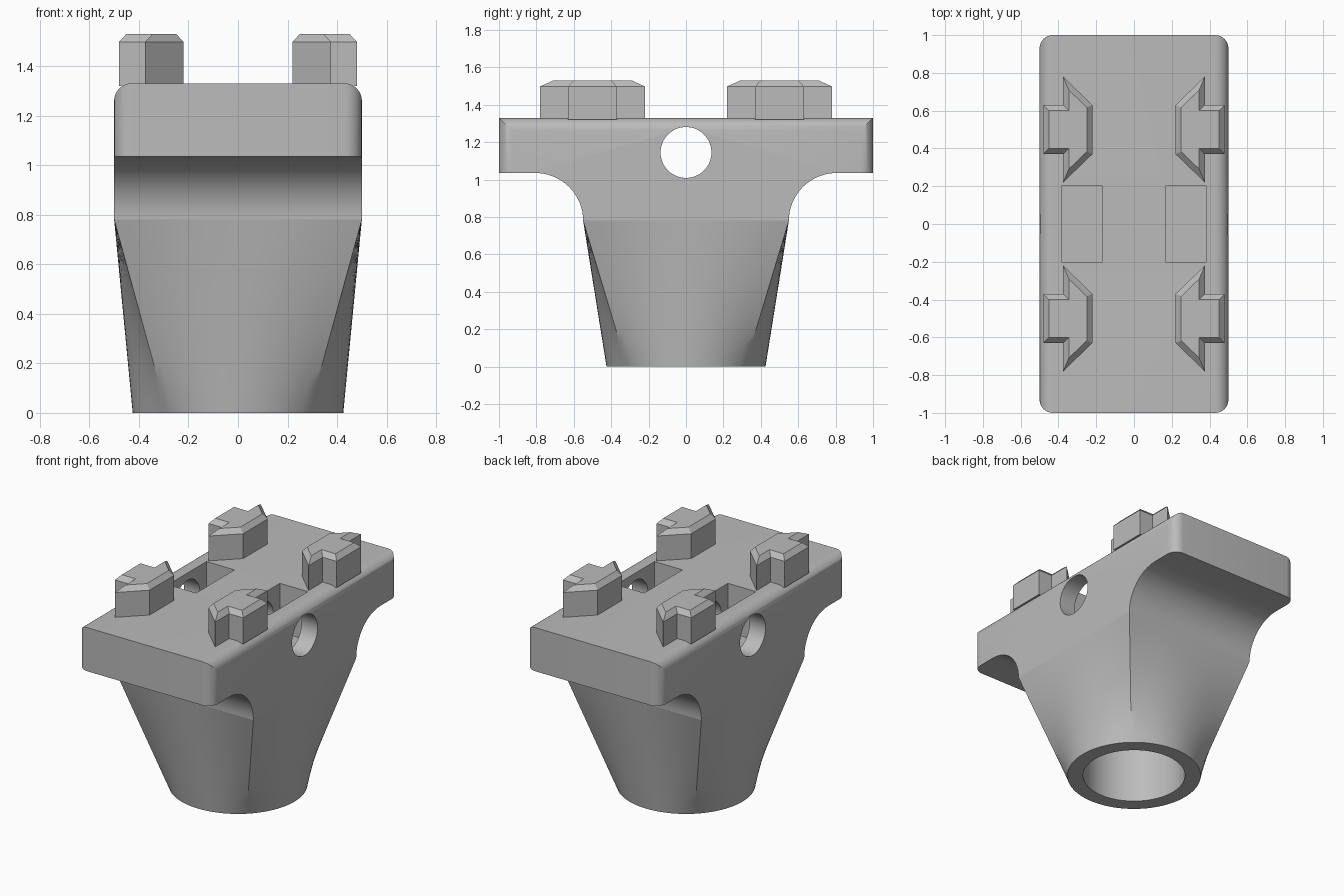
import bpy, bmesh
from math import pi, sin, cos, atan2, radians
from mathutils import Vector, Matrix

cube = bpy.data.objects.get("Cube")
if cube:
    bpy.data.objects.remove(cube, do_unlink=True)

grey = bpy.data.materials.new("plain grey")
grey.use_nodes = True
grey.diffuse_color = (0.5, 0.5, 0.5, 1)
grey.node_tree.nodes["Principled BSDF"].inputs["Base Color"].default_value = (0.5, 0.5, 0.5, 1)

HALF_X, NECK_Y, NECK_Z, FLANGE_Z, TOP_Z = 0.5, 0.55, 0.78, 1.035, 1.33


def finish(bm, name):
    bmesh.ops.recalc_face_normals(bm, faces=bm.faces)
    mesh = bpy.data.meshes.new(name)
    bm.to_mesh(mesh)
    bm.free()
    mesh.materials.append(grey)
    obj = bpy.data.objects.new(name, mesh)
    bpy.context.collection.objects.link(obj)
    return obj


def select_only(obj):
    bpy.ops.object.select_all(action='DESELECT')
    obj.select_set(True)
    bpy.context.view_layer.objects.active = obj


def smooth(obj):
    select_only(obj)
    bpy.ops.object.shade_smooth_by_angle(angle=radians(30))


def inset(points, dist):
    """Mitred inward offset of a counter-clockwise outline."""
    out = []
    for i, p in enumerate(points):
        a = (p - points[i - 1]).normalized()
        b = (points[(i + 1) % len(points)] - p).normalized()
        na, nb = Vector((-a.y, a.x)), Vector((-b.y, b.x))
        out.append(p + (na + nb) * dist / (1 + na.dot(nb)))
    return out


def bridge(bm, low, high):
    n = len(low)
    for i in range(n):
        j = (i + 1) % n
        bm.faces.new((low[i], low[j], high[j], high[i]))


# Hollow socket: a round foot lofted to the rectangular neck
corner = atan2(NECK_Y, HALF_X)
corners = [corner, pi - corner, pi + corner, 2 * pi - corner, 2 * pi + corner]
angles = [a + (b - a) * k / 20 for a, b in zip(corners, corners[1:]) for k in range(20)]
bm = bmesh.new()


def loft_ring(t):
    ring = []
    for a in angles:
        d = Vector((cos(a), sin(a)))
        reach = 1 / max(abs(d.x) / HALF_X, abs(d.y) / NECK_Y)
        p = d * (0.425 + (reach - 0.425) * t)
        ring.append(bm.verts.new((p.x, p.y, NECK_Z * t)))
    return ring


def bore_ring(z):
    return [bm.verts.new((0.325 * cos(a), 0.325 * sin(a), z)) for a in angles]


rings = [bore_ring(NECK_Z), bore_ring(0)] + [loft_ring(k / 12) for k in range(13)]
for low, high in zip(rings, rings[1:]):
    bridge(bm, low, high)
smooth(finish(bm, "socket"))

# Flange block: a side profile with coved undersides, extruded across the width
R = FLANGE_Z - NECK_Z
cove = [(NECK_Y + R - R * cos(k * pi / 32), NECK_Z + R * sin(k * pi / 32)) for k in range(17)]
half = cove + [(1, FLANGE_Z), (1, TOP_Z)]
profile = half + [(-y, z) for y, z in reversed(half)]
bm = bmesh.new()
sides = [[bm.verts.new((x, y, z)) for y, z in profile] for x in (-HALF_X, HALF_X)]
bridge(bm, *sides)
for side in sides:
    bm.faces.new(side)
ends = [e for e in bm.edges
        if all(abs(abs(v.co.y) - 1) < 1e-4 for v in e.verts)
        and abs(e.verts[0].co.x - e.verts[1].co.x) < 1e-4]
bmesh.ops.bevel(bm, geom=ends, offset=0.07, segments=8, profile=0.5, affect='EDGES')
block = finish(bm, "flange_block")

# Cutters: the cross hole and the two top pockets
cutters = []
bm = bmesh.new()
bmesh.ops.create_cone(bm, cap_ends=True, segments=64, radius1=0.136, radius2=0.136, depth=1.4,
                      matrix=Matrix.Translation((0, 0, 1.145)) @ Matrix.Rotation(pi / 2, 4, 'Y'))
cutters.append(finish(bm, "cross_hole_cutter"))
for side, x in (("left", 0.275), ("right", -0.275)):
    bm = bmesh.new()
    bmesh.ops.create_cube(bm, size=1, matrix=Matrix.Translation((x, 0, 1.2))
                          @ Matrix.Diagonal((0.21, 0.41, 0.4, 1)))
    cutters.append(finish(bm, side + "_pocket_cutter"))
for cutter in cutters:
    mod = block.modifiers.new(cutter.name, 'BOOLEAN')
    mod.operation, mod.solver, mod.object = 'DIFFERENCE', 'EXACT', cutter
    select_only(block)
    bpy.ops.object.modifier_apply(modifier=mod.name)
for cutter in cutters:
    bpy.data.objects.remove(cutter, do_unlink=True)
smooth(block)

# Four T-shaped lugs with chamfered tops
upper = [(0.48, 0.13), (0.375, 0.13), (0.375, 0.28), (0.22, 0.13)]
for side, sx in (("left", 1), ("right", -1)):
    for end, cy in (("front", -0.5), ("back", 0.5)):
        outline = [Vector(p) for p in upper + [(x, -y) for x, y in reversed(upper)]]
        bm = bmesh.new()
        layers = ((outline, TOP_Z - 0.01), (outline, 1.498), (inset(outline, 0.03), 1.53))
        rings = [[bm.verts.new((sx * p.x, cy + p.y, z)) for p in pts] for pts, z in layers]
        for low, high in zip(rings, rings[1:]):
            bridge(bm, low, high)
        bm.faces.new(rings[0])
        bm.faces.new(rings[-1])
        finish(bm, f"{end}_{side}_lug")
